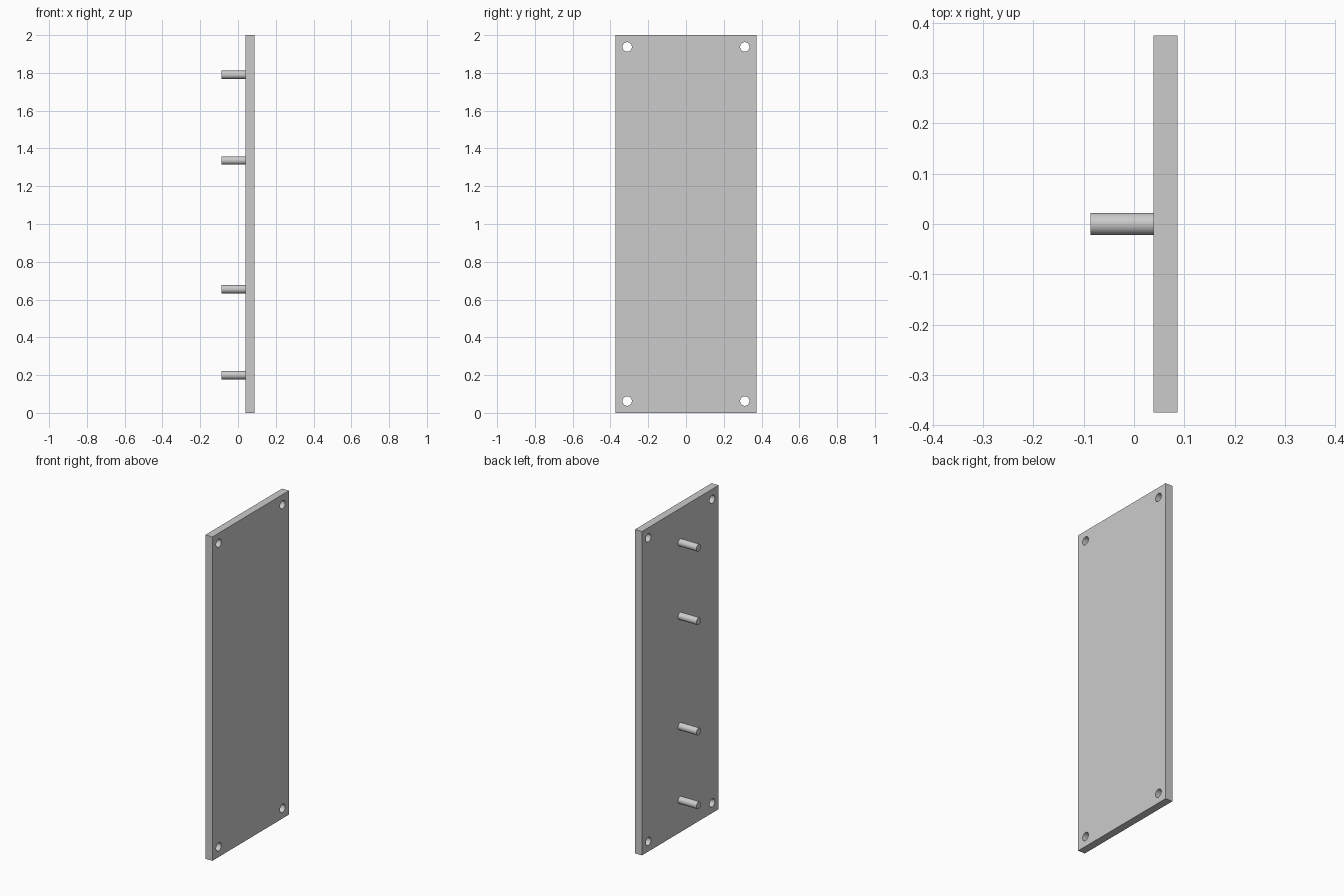
import bpy
import math

old = bpy.data.objects.get("Cube")
if old:
    bpy.data.objects.remove(old, do_unlink=True)

grey = bpy.data.materials.new("light_grey")
grey.use_nodes = True
colour = (0.6, 0.6, 0.6, 1)
grey.diffuse_color = colour
grey.node_tree.nodes["Principled BSDF"].inputs["Base Color"].default_value = colour

HALF_X, HALF_Y, HEIGHT = 0.0865, 0.374, 2.0
PLATE_BACK = 0.039  # face the pegs stand on


def rod(name, x0, x1, y, z, radius):
    """Cylinder lying along x from x0 to x1."""
    bpy.ops.mesh.primitive_cylinder_add(
        vertices=48, radius=radius, depth=x1 - x0,
        location=((x0 + x1) / 2, y, z), rotation=(0, math.pi / 2, 0))
    obj = bpy.context.object
    obj.name = name
    obj.data.materials.append(grey)
    bpy.ops.object.shade_smooth_by_angle(angle=math.radians(30))
    return obj


# Flat mounting plate
bpy.ops.mesh.primitive_cube_add(
    size=1, location=((PLATE_BACK + HALF_X) / 2, 0, HEIGHT / 2))
plate = bpy.context.object
plate.name = "plate"
plate.scale = (HALF_X - PLATE_BACK, 2 * HALF_Y, HEIGHT)
bpy.ops.object.transform_apply(location=False, rotation=False, scale=True)
plate.data.materials.append(grey)

# Screw holes through the four corners
INSET = 0.0625
cutters = []
for y in (-HALF_Y + INSET, HALF_Y - INSET):
    for z in (INSET, HEIGHT - INSET):
        cutter = rod("hole_cutter", 0, 0.12, y, z, 0.025)
        cutter.hide_render = True
        cutters.append(cutter)
        cut = plate.modifiers.new("screw_hole", "BOOLEAN")
        cut.operation = "DIFFERENCE"
        cut.solver = "EXACT"
        cut.object = cutter

# Bake the holes, then drop the cutters
bpy.ops.object.select_all(action="DESELECT")
plate.select_set(True)
bpy.context.view_layer.objects.active = plate
for name in [m.name for m in plate.modifiers]:
    bpy.ops.object.modifier_apply(modifier=name)
for cutter in cutters:
    bpy.data.objects.remove(cutter, do_unlink=True)
bpy.ops.object.shade_smooth_by_angle(angle=math.radians(30))

# Pegs on the centre line
for i, z in enumerate((0.2, 0.655, 1.336, 1.79), 1):
    rod(f"peg_{i}", -HALF_X, PLATE_BACK, 0, z, 0.022)
